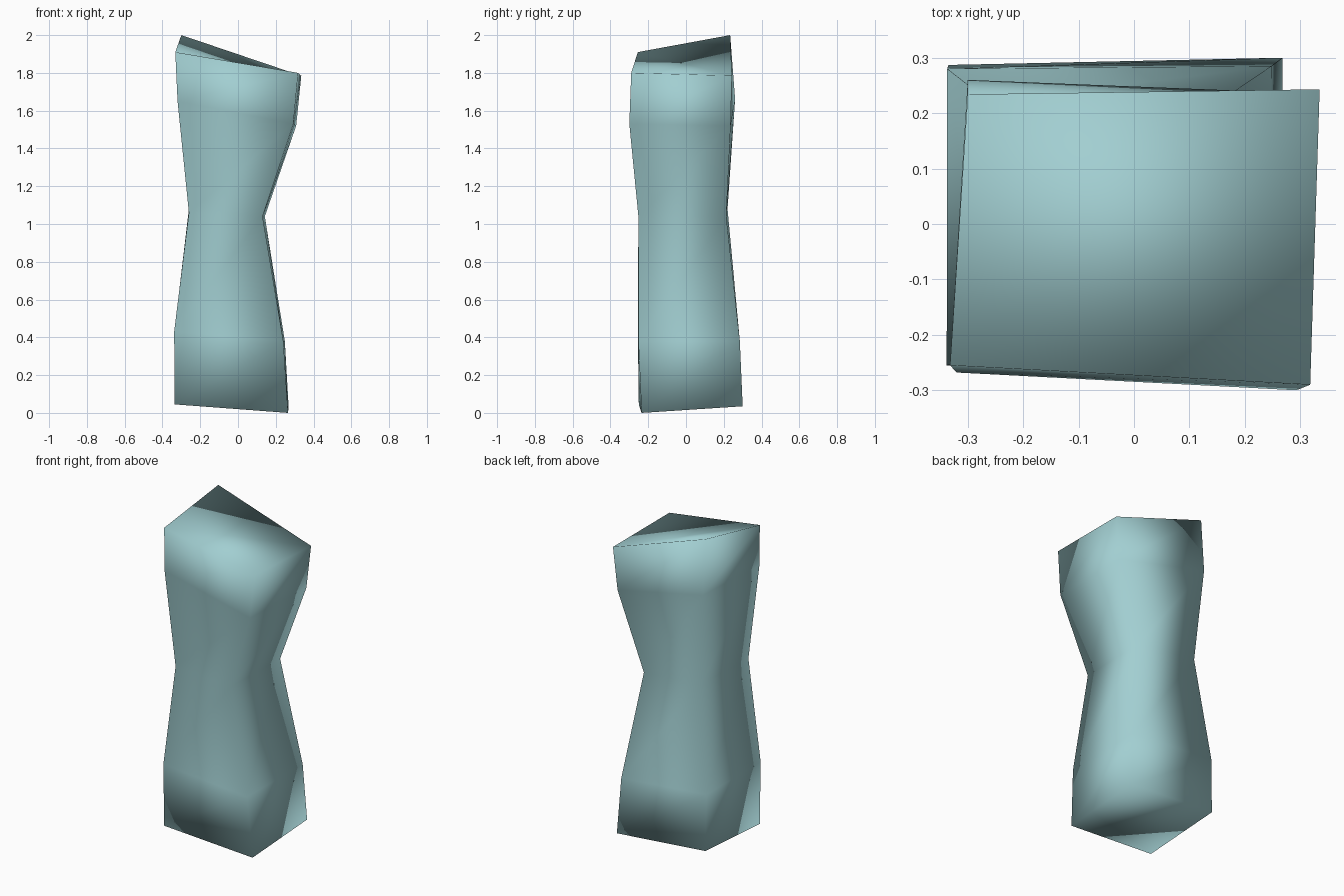
import bpy
import bmesh

cube = bpy.data.objects.get("Cube")
if cube:
    bpy.data.objects.remove(cube, do_unlink=True)

# Single pale teal colour
TEAL = (0.36, 0.62, 0.64, 1.0)
mat = bpy.data.materials.new("pale teal")
mat.use_nodes = True
mat.diffuse_color = TEAL
bsdf = next(n for n in mat.node_tree.nodes if n.type == "BSDF_PRINCIPLED")
bsdf.inputs["Base Color"].default_value = TEAL

# Skewed four-sided cross-sections, from the base up
# corner order: front -x, front +x, back +x, back -x
sections = [
    [(-0.335, -0.25, 0.045), (0.265, -0.235, 0.0), (0.268, 0.30, 0.035), (-0.335, 0.287, 0.08)],
    [(-0.338, -0.255, 0.43), (0.24, -0.252, 0.38), (0.248, 0.285, 0.38), (-0.337, 0.28, 0.43)],
    [(-0.26, -0.245, 1.06), (0.13, -0.252, 1.04), (0.142, 0.213, 1.04), (-0.26, 0.22, 1.08)],
    [(-0.32, -0.268, 1.65), (0.293, -0.30, 1.53), (0.308, 0.236, 1.52), (-0.30, 0.26, 1.66)],
    [(-0.332, -0.255, 1.91), (0.318, -0.29, 1.80), (0.335, 0.243, 1.785), (-0.30, 0.234, 2.0)],
]


def loft(name, rings, material):
    """Skin stacked rings into one closed smooth solid."""
    bm = bmesh.new()
    loops = [[bm.verts.new(p) for p in ring] for ring in rings]
    for low, high in zip(loops, loops[1:]):
        n = len(low)
        for i in range(n):
            j = (i + 1) % n
            bm.faces.new((low[i], low[j], high[j], high[i]))
    bm.faces.new(loops[0][::-1])
    bm.faces.new(loops[-1])
    bmesh.ops.recalc_face_normals(bm, faces=bm.faces)
    for f in bm.faces:
        f.smooth = True
    mesh = bpy.data.meshes.new(name)
    bm.to_mesh(mesh)
    bm.free()
    mesh.materials.append(material)
    obj = bpy.data.objects.new(name, mesh)
    bpy.context.collection.objects.link(obj)
    return obj


# Waisted pillar body
loft("waisted_pillar", sections, mat)
